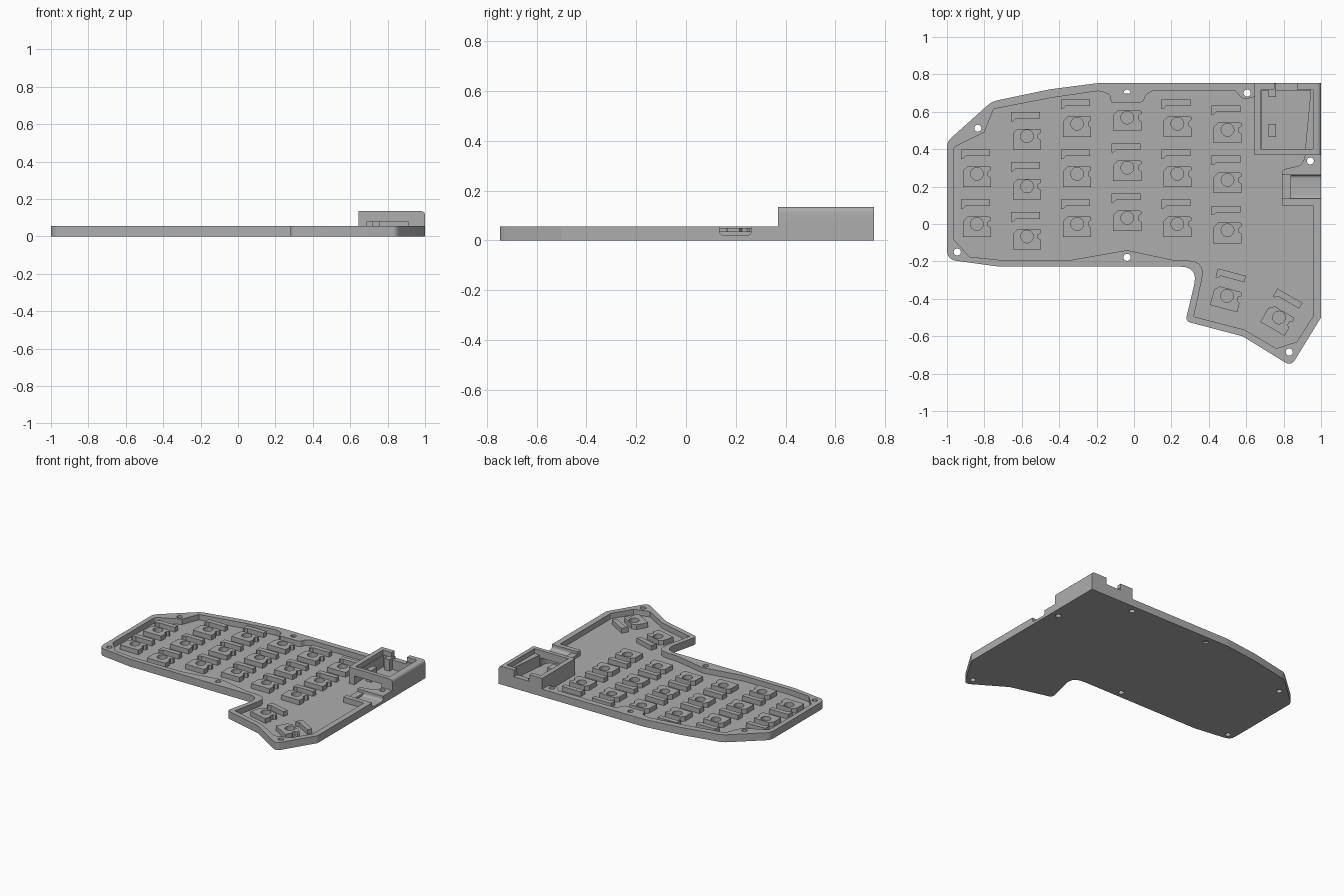
import bpy, bmesh, math
from mathutils import Vector, Matrix

default = bpy.data.objects.get("Cube")
if default:
    bpy.data.objects.remove(default, do_unlink=True)

grey = bpy.data.materials.new("mid grey plastic")
grey.use_nodes = True
grey.diffuse_color = (0.42, 0.42, 0.42, 1)
grey.node_tree.nodes["Principled BSDF"].inputs["Base Color"].default_value = (0.42, 0.42, 0.42, 1)

FLOOR, RIM, BOX_TOP, KEY_TOP = 0.015, 0.055, 0.135, 0.05


def rounded(points, steps=5):
    """Round each (x, y, size) corner; two-value corners stay sharp."""
    out = []
    for i, p in enumerate(points):
        corner = Vector(p[:2])
        if len(p) == 2:
            out.append(corner)
            continue
        before = Vector(points[i - 1][:2]) - corner
        after = Vector(points[(i + 1) % len(points)][:2]) - corner
        a = corner + before.normalized() * p[2]
        b = corner + after.normalized() * p[2]
        for s in range(steps + 1):
            t = s / steps
            out.append(a * (1 - t) ** 2 + corner * 2 * t * (1 - t) + b * t * t)
    return out


def prism(name, profile, low, high, axis="z"):
    """Extrude a flat profile along z, x (profile is y, z) or y (profile is x, z)."""
    place = {"z": lambda p, h: (p[0], p[1], h),
             "x": lambda p, h: (h, p[0], p[1]),
             "y": lambda p, h: (p[0], h, p[1])}[axis]
    bm = bmesh.new()
    base = bm.faces.new([bm.verts.new(place(p, low)) for p in profile])
    extruded = bmesh.ops.extrude_face_region(bm, geom=[base])["geom"]
    shift = Vector(place((0, 0), high - low))
    bmesh.ops.translate(bm, vec=shift, verts=[v for v in extruded if isinstance(v, bmesh.types.BMVert)])
    bmesh.ops.recalc_face_normals(bm, faces=bm.faces)
    mesh = bpy.data.meshes.new(name)
    bm.to_mesh(mesh)
    bm.free()
    mesh.materials.append(grey)
    obj = bpy.data.objects.new(name, mesh)
    bpy.context.collection.objects.link(obj)
    return obj


def block(name, x0, x1, y0, y1, z0, z1):
    return prism(name, [(x0, y0), (x1, y0), (x1, y1), (x0, y1)], z0, z1)


def cylinder(name, x, y, radius, z0, z1, sides=24):
    ring = [(x + radius * math.cos(k * math.tau / sides),
             y + radius * math.sin(k * math.tau / sides)) for k in range(sides)]
    return prism(name, ring, z0, z1)


def combine(obj, other, operation="DIFFERENCE"):
    """Bake a boolean into obj and remove the helper."""
    other.hide_render = True
    mod = obj.modifiers.new("combine", "BOOLEAN")
    mod.operation, mod.object, mod.solver = operation, other, "EXACT"
    graph = bpy.context.evaluated_depsgraph_get()
    mesh = bpy.data.meshes.new_from_object(obj.evaluated_get(graph))
    obj.modifiers.clear()
    obj.data = mesh
    bpy.data.objects.remove(other, do_unlink=True)


# Case body outline
outline = rounded([
    (1, 0.755), (-0.18, 0.755, 0.03), (-0.45, 0.72), (-0.76, 0.655, 0.03),
    (-1, 0.44, 0.03), (-1, -0.19, 0.05), (-0.72, -0.228), (0.345, -0.228, 0.1),
    (0.275, -0.52, 0.03), (0.58, -0.6), (0.84, -0.76, 0.04), (1, -0.5)])
case = prism("case_tray", outline, 0, RIM)

# Raised controller box with a rounded outer edge
box_profile = rounded([(0.645, 0), (1, 0), (1, BOX_TOP, 0.025), (0.645, BOX_TOP)])
combine(case, prism("controller_box", box_profile, 0.37, 0.755, "y"), "UNION")

# Main recess, stepping round the screw bosses, box and side socket
recess = rounded([
    (-0.44, 0.675), (-0.185, 0.712, 0.02), (-0.125, 0.69, 0.02), (-0.125, 0.65, 0.02),
    (0.05, 0.65, 0.02), (0.06, 0.69, 0.02), (0.1, 0.712), (0.54, 0.712),
    (0.585, 0.665, 0.02), (0.645, 0.68), (0.645, 0.37), (0.915, 0.37),
    (0.9, 0.315, 0.03), (0.79, 0.29, 0.02), (0.79, 0.1), (0.957, 0.1),
    (0.957, -0.495), (0.87, -0.63), (0.76, -0.665), (0.59, -0.565),
    (0.32, -0.495), (0.385, -0.195, 0.1), (0.22, -0.195), (-0.037, -0.14, 0.02),
    (-0.335, -0.192), (-0.72, -0.192), (-0.88, -0.175), (-0.965, -0.08),
    (-0.965, 0.41, 0.02), (-0.8, 0.49), (-0.75, 0.615)])
combine(case, prism("recess_cutter", recess, FLOOR, RIM + 0.002))

# Box pocket, board ledge, front cable opening and back port notch
pocket = [(0.685, 0.4), (0.915, 0.4), (0.945, 0.715), (0.685, 0.715)]
combine(case, prism("pocket_cutter", pocket, FLOOR, 0.2))
combine(case, block("ledge_cutter", 0.68, 0.957, 0.4, 0.72, 0.1, 0.2))
combine(case, block("cable_cutter", 0.69, 0.91, 0.36, 0.41, FLOOR, 0.08))
combine(case, block("port_cutter", 0.75, 0.875, 0.7, 0.8, 0.085, 0.2))

# Side socket: round-bottomed trough with a shallower inner step
trough = rounded([(0.135, 0.1), (0.135, 0.02, 0.02), (0.262, 0.02, 0.02), (0.262, 0.1)])
combine(case, prism("socket_cutter", trough, 0.84, 1.1, "x"))
combine(case, block("socket_step_cutter", 0.78, 0.85, 0.135, 0.262, 0.035, 0.1))

# Screw holes
for x, y in [(-0.037, 0.7), (0.605, 0.7), (-0.835, 0.512), (-0.945, -0.15),
             (-0.037, -0.178), (0.943, 0.337), (0.83, -0.685)]:
    combine(case, cylinder("screw_cutter", x, y, 0.019, -0.1, 0.3))

# Board support posts inside the box
for name, y0, y1 in [("back_post", 0.68, 0.75), ("front_post", 0.465, 0.535)]:
    block(name, 0.72, 0.76, y0, y1, FLOOR - 0.005, 0.1)

# Key socket block and contact bar, made once and shared by every key
socket_shape = [(-0.075, -0.07), (0.075, -0.07), (0.075, -0.02), (0.06, -0.01),
                (0.06, 0.01), (0.075, 0.02), (0.075, 0.035), (0.065, 0.04),
                (-0.05, 0.04), (-0.075, 0.015)]
socket = prism("key_socket", socket_shape, FLOOR - 0.003, KEY_TOP)
combine(socket, cylinder("stem_cutter", 0, 0, 0.034, FLOOR, 0.1))
bar_shape = [(-0.085, 0.13), (-0.085, 0.08), (-0.075, 0.08), (-0.06, 0.095),
             (0.07, 0.095), (0.07, 0.13)]
bar = prism("key_bar", bar_shape, FLOOR - 0.003, KEY_TOP)

# Key positions: staggered columns, then two turned thumb keys
PITCH = 0.268
columns = [(0, 2), (-0.067, 3), (0, 3), (0.033, 3), (0, 3), (-0.033, 3)]
keys = [(-0.84 + c * PITCH, start + row * PITCH, 0)
        for c, (start, count) in enumerate(columns) for row in range(count)]
keys += [(0.497, -0.385, -15), (0.775, -0.5, -30)]
for x, y, angle in keys:
    for part in (socket, bar):
        copy = bpy.data.objects.new(part.name + "_copy", part.data)
        copy.matrix_world = Matrix.Translation((x, y, 0)) @ Matrix.Rotation(math.radians(angle), 4, "Z")
        bpy.context.collection.objects.link(copy)
for part in (socket, bar):
    bpy.data.objects.remove(part, do_unlink=True)

# Smooth the rounded corners, keep hard edges
bpy.ops.object.select_all(action="DESELECT")
case.select_set(True)
bpy.context.view_layer.objects.active = case
bpy.ops.object.shade_smooth_by_angle(angle=math.radians(25))
